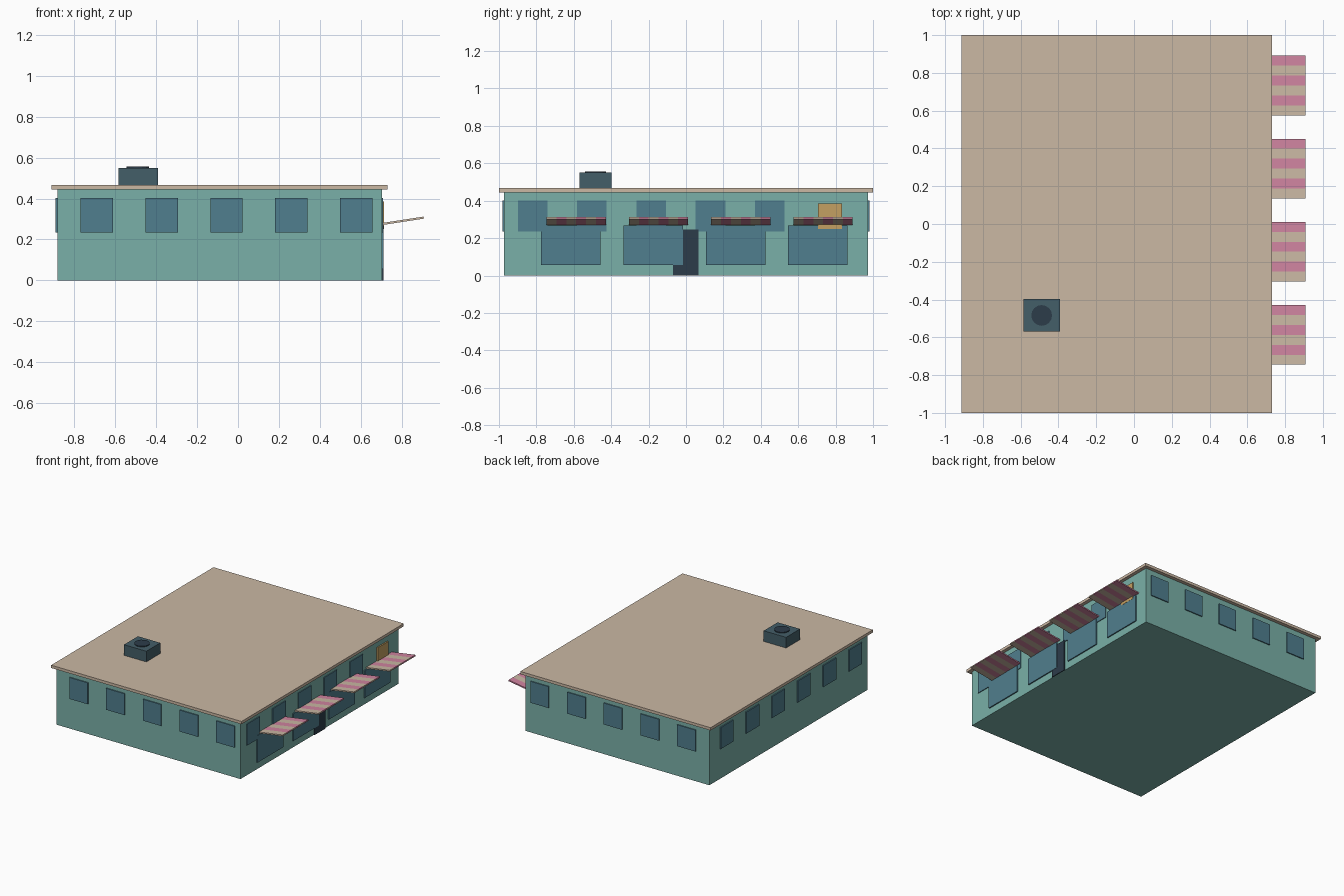
import bpy, bmesh, math
from mathutils import Matrix

if "Cube" in bpy.data.objects:
    bpy.data.objects.remove(bpy.data.objects["Cube"])


def material(name, rgb):
    # display colour converted to linear
    m = bpy.data.materials.new(name)
    m.diffuse_color = [(c / 255 / 12.92 if c < 11 else ((c / 255 + 0.055) / 1.055) ** 2.4) for c in rgb] + [1]
    m.use_nodes = True
    m.node_tree.nodes["Principled BSDF"].inputs["Base Color"].default_value = m.diffuse_color
    return m


TEAL = material("teal_wall", (122, 176, 168))
TAN = material("tan_roof", (203, 184, 164))
GLASS = material("blue_glass", (80, 126, 142))
LIT = material("amber_glass", (196, 160, 98))
DARK = material("dark_door", (44, 60, 74))
METAL = material("slate_metal", (68, 94, 104))
PINK = material("pink_stripe", (208, 132, 160))


def box(name, x, y, z, mat):
    """Box from (min, max) ranges."""
    bm = bmesh.new()
    bmesh.ops.create_cube(bm, size=1)
    size = [r[1] - r[0] for r in (x, y, z)]
    bmesh.ops.scale(bm, vec=size, verts=bm.verts)
    me = bpy.data.meshes.new(name)
    bm.to_mesh(me)
    bm.free()
    me.materials.append(mat)
    ob = bpy.data.objects.new(name, me)
    ob.location = [(r[0] + r[1]) / 2 for r in (x, y, z)]
    bpy.context.collection.objects.link(ob)
    return ob


def span(c, w):
    return (c - w / 2, c + w / 2)


X0, X1, Y = -0.883, 0.703, 0.973

# Building shell and roof slab
box("walls", (X0, X1), (-Y, Y), (0, 0.447), TEAL)
box("roof_slab", (-0.912, 0.73), (-1, 1), (0.445, 0.467), TAN)

# Upper windows on front and back
WZ, WW, P = (0.235, 0.402), 0.158, 0.008
for i in range(5):
    x = span(-0.69 + i * 0.317, WW)
    box(f"front_window_{i}", x, (-Y - P, -Y + 0.01), WZ, GLASS)
    box(f"back_window_{i}", x, (Y - 0.01, Y + P), WZ, GLASS)

# Upper windows on both sides, the last right one is lit
for i in range(6):
    c = -0.82 + i * 0.317
    box(f"left_window_{i}", (X0 - P, X0 + 0.01), span(c, WW), WZ, GLASS)
    if i < 5:
        box(f"right_window_{i}", (X1 - 0.01, X1 + 0.006), span(c, WW), WZ, GLASS)
box("lit_window", (X1 - 0.01, X1 + 0.01), span(0.77, 0.13), (0.25, 0.386), LIT)

# Door
box("door", (X1 - 0.01, X1 + 0.007), (-0.07, 0.067), (0, 0.247), DARK)

# Shop windows with striped awnings that tilt up outwards
tilt = math.atan2(0.031, 0.202)
for i in range(4):
    c = -0.615 + i * 0.44
    box(f"shop_window_{i}", (X1 - 0.01, X1 + 0.009), span(c, 0.318), (0.055, 0.267), GLASS)
    for s in range(6):
        y = c - 0.13 + s * 0.0527
        slat = box(f"awning_{i}_stripe_{s}", (0.702, 0.909), (y, y + 0.0527),
                   (0.286, 0.296), PINK if s % 2 else TAN)
        slat.rotation_euler.y = -tilt

# Rooftop air unit with round fan
box("air_unit", (-0.585, -0.392), (-0.57, -0.398), (0.465, 0.55), METAL)
bm = bmesh.new()
bmesh.ops.create_cone(bm, cap_ends=True, segments=16, radius1=0.055, radius2=0.055, depth=0.012,
                      matrix=Matrix.Translation((-0.489, -0.484, 0.55)))
me = bpy.data.meshes.new("air_unit_fan")
bm.to_mesh(me)
bm.free()
me.materials.append(DARK)
bpy.context.collection.objects.link(bpy.data.objects.new("air_unit_fan", me))
